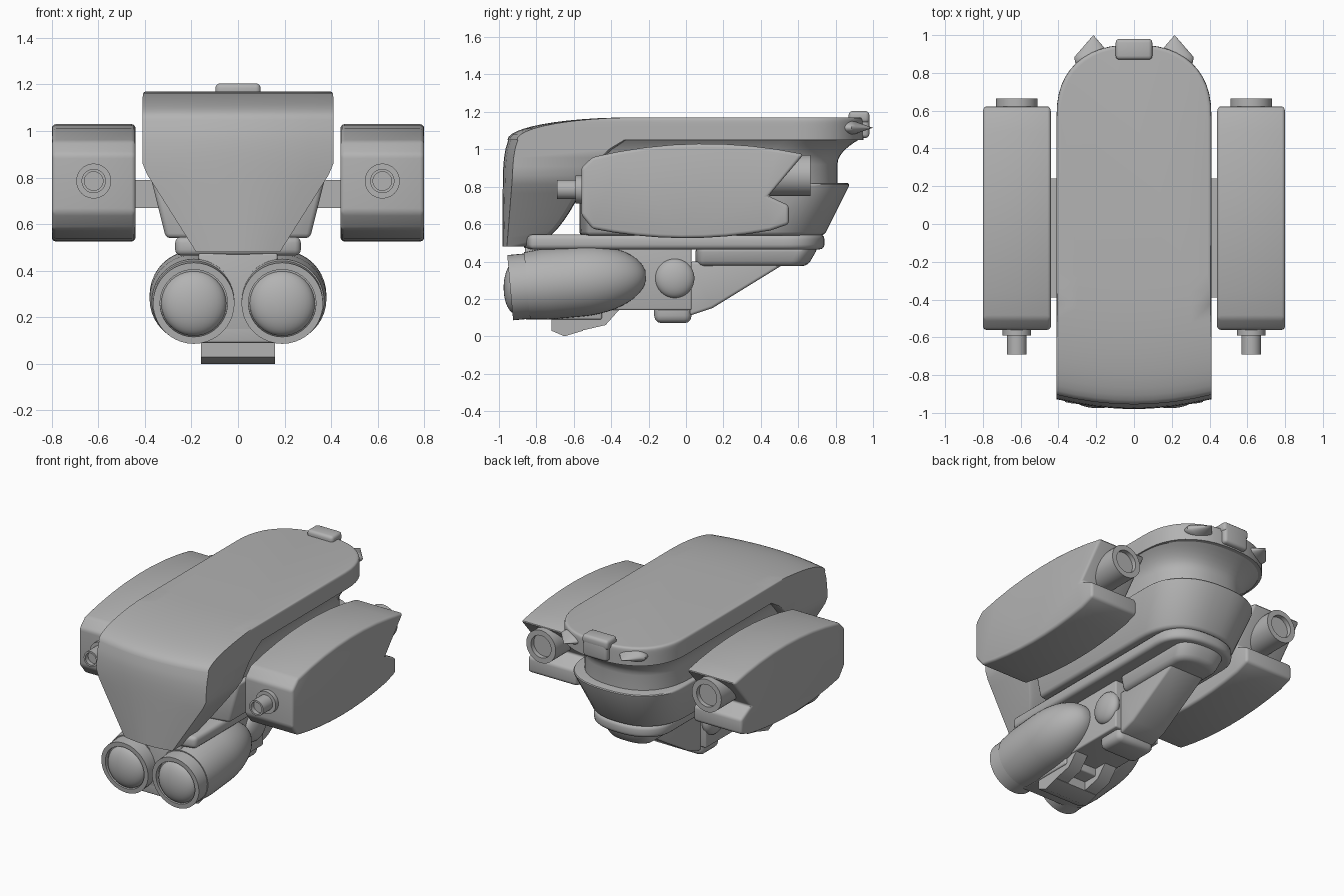
import bpy, bmesh, math
from mathutils import Matrix, Vector

default_cube = bpy.data.objects.get("Cube")
if default_cube:
    bpy.data.objects.remove(default_cube, do_unlink=True)

GREY = (.45, .45, .45, 1)
grey = bpy.data.materials.new("plain_grey")
grey.use_nodes = True
grey.diffuse_color = GREY
grey.node_tree.nodes["Principled BSDF"].inputs["Base Color"].default_value = GREY


def finish(name, bm, bevel=0):
    """Round the hard edges, shade smooth and add the object to the scene."""
    bmesh.ops.recalc_face_normals(bm, faces=bm.faces)
    if bevel:
        hard_edges = [edge for edge in bm.edges
                      if edge.calc_face_angle(0) > math.radians(30)]
        bmesh.ops.bevel(bm, geom=hard_edges, offset=bevel, segments=3,
                        profile=.5, affect='EDGES', clamp_overlap=True)
    for face in bm.faces:
        face.smooth = True
    for edge in bm.edges:
        edge.smooth = edge.calc_face_angle(0) < math.radians(40)
    mesh = bpy.data.meshes.new(name)
    bm.to_mesh(mesh)
    bm.free()
    mesh.materials.append(grey)
    obj = bpy.data.objects.new(name, mesh)
    bpy.context.scene.collection.objects.link(obj)


def loft(name, rings, bevel=0):
    """Skin closed rings of equal length and cap both ends."""
    bm = bmesh.new()
    rows = [[bm.verts.new(point) for point in ring] for ring in rings]
    count = len(rows[0])
    for lower, upper in zip(rows, rows[1:]):
        for i in range(count):
            j = (i + 1) % count
            bm.faces.new((lower[i], lower[j], upper[j], upper[i]))
    bm.faces.new(rows[0])
    bm.faces.new(rows[-1])
    finish(name, bm, bevel)


def steps(start, end, count):
    return [start + (end - start) * i / count for i in range(count + 1)]


def outline(z, width, front, back, depth):
    """Plan shape: bowed front, straight sides, rounded back."""
    bow = width / 8
    half = [(width * t, front + bow * t * t) for t in steps(.25, 1, 3)]
    for angle in steps(0, math.pi / 2, 12)[:-1]:
        half.append((width * math.cos(angle) ** .85,
                     back - depth + depth * math.sin(angle) ** .85))
    mirrored = [(-x, y) for x, y in reversed(half)]
    ring = [(0, front)] + half + [(0, back)] + mirrored
    return [(x, y, z) for x, y in ring]


def stack(name, layers, depth, bevel=0):
    """Loft of plan shapes, each given as z, half width, front, back."""
    loft(name, [outline(*layer, depth) for layer in layers], bevel)


def prism(name, profile, x_start, x_end, bevel=0):
    """Side profile (y, z) extruded across x."""
    loft(name, [[(x, y, z) for y, z in profile] for x in (x_start, x_end)], bevel)


def box(name, half_width, front, back, bottom, top, bevel=0):
    profile = [(front, bottom), (back, bottom), (back, top), (front, top)]
    prism(name, profile, -half_width, half_width, bevel)


def lathe(name, profile, location, tilt=0):
    """Profile (radius, distance) turned about the y axis."""
    place = Matrix.Translation(location) @ Matrix.Rotation(tilt, 4, 'X')
    turn = steps(0, math.tau, 40)[:-1]
    loft(name, [[place @ Vector((radius * math.cos(a), distance, radius * math.sin(a)))
                 for a in turn] for radius, distance in profile])


def tube(name, radius, bore, length, location, tilt=0):
    """Cylinder with a shallow bore in its open end; negative length faces back."""
    recess = math.copysign(.03, length)
    lathe(name, [(bore, recess), (bore, 0), (radius, 0), (radius, length)],
          location, tilt)


def ball(name, location, size, pointed=False):
    """Ellipsoid, optionally drawn out to a point along +y."""
    bm = bmesh.new()
    bmesh.ops.create_uvsphere(bm, u_segments=32, v_segments=20, radius=1)
    for vert in bm.verts:
        x, y, z = vert.co
        if pointed and y > 0:
            # a straight cone replaces the round rear half
            shrink = math.sqrt((1 - y) / (1 + y)) if y < 1 else 0
            x, z = x * shrink, z * shrink
        vert.co = Vector(location) + Vector((x * size[0], y * size[1], z * size[2]))
    finish(name, bm)


# Front hood: tapers to the chin, its rear edge sweeping back as it rises
hood = []
for t in steps(0, 1, 12):
    z = .48 + .57 * t
    width = min(.41, .18 + .36 * t)
    hood.append((z, width, -.98 + .03 * t ** 8, -.85 + .4 * t ** .5 + .15 * t ** 6))
stack("front_hood", hood, .03)

# Neck flaring out to the overhanging lip
neck = [(.8, .345, -.7, .81)]
for t in steps(0, 1, 6):
    flare = t * t
    neck.append((.92 + .14 * t, .345 + .065 * flare, -.7, .81 + .13 * flare))
stack("roof_neck", neck, .38)

# Crown with a long elliptical curve at the front
crown = []
for angle in steps(0, math.pi / 2, 12):
    rise, run = math.sin(angle), 1 - math.cos(angle)
    inset = .02 * run ** 4
    crown.append((1.05 + .12 * rise, .41 - inset, -.955 + .65 * run, .95 - inset))
stack("roof_crown", crown, .38)

# Flared lower body, base plate and rear underside
stack("lower_body", [(.54, .31, -.57, .74), (.82, .38, -.57, .88)], .33, .02)
stack("base_plate", [(.465, .27, -.87, .74), (.545, .27, -.87, .74)], .22, .025)
stack("rear_underside", [(.375, .15, .05, .65), (.48, .18, .05, .71)], .1, .03)

# Central block, chin and support strut
box("center_block", .17, -.86, .03, .14, .475, .01)
box("lamp_bridge", .17, -.86, -.45, .09, .2, .01)
prism("chin", [(-.72, .12), (-.72, .03), (-.65, 0), (-.55, .03), (-.55, .15)],
      -.16, .16)
box("lower_bump", .14, -.17, .03, .07, .2, .04)
prism("support_strut", [(.02, .4), (.02, .11), (.14, .15), (.53, .39)],
      -.13, .13, .015)

# Rear latch
box("latch_top", .097, .87, .98, 1.14, 1.205, .02)
box("latch_back", .09, .92, .98, 1.06, 1.2, .02)

# Pod side profile: arched top, notched rear, gently curved belly, blunt nose
pod = [(y, 1.03 - .2 * (y - .1) ** 2) for y in steps(-.5, .63, 8)]
pod += [(.44, .75), (.55, .7), (.55, .6)]
pod += [(y, .525 + .2 * y * y) for y in steps(.45, -.5, 8)]
pod += [(-.56, .65), (-.56, .9)]

# Lamp housing: straight barrel with an elliptical tail
barrel = [(.18, 0), (.19, .1), (.19, .28)]
for angle in steps(0, math.pi / 2, 12)[1:-1]:
    barrel.append((.19 * math.cos(angle), .28 + .36 * math.sin(angle)))

for s, side in ((1, "left_"), (-1, "right_")):
    # Side pod with front nozzle and rear exhaust
    pod_x, lamp_x = s * .62, s * .19
    prism(side + "pod", pod, s * .44, s * .8, .018)
    prism(side + "pod_mount", [(-.39, .67), (.24, .67), (.24, .79), (-.39, .79)],
          s * .3, s * .45)
    tube(side + "nozzle", .052, .04, .2, (pod_x, -.69, .785))
    tube(side + "nozzle_collar", .075, .05, .08, (pod_x, -.59, .785))
    tube(side + "exhaust", .11, .075, -.26, (pod_x, .665, .86))

    # Lamp with bezel, lens and housing
    tube(side + "lamp_bezel", .175, .145, .12, (lamp_x, -.94, .26), .09)
    ball(side + "lamp_lens", (lamp_x, -.91, .26), (.14, .065, .14))
    lathe(side + "lamp_housing", barrel, (lamp_x, -.85, .27), .09)

    # Pivot, chin prong and rear horn
    ball(side + "pivot", (s * .165, -.06, .31), (.05, .105, .105))
    prism(side + "chin_prong", [(-.56, .15), (-.56, .03), (-.43, .06), (-.35, .15)],
          s * .07, s * .16)
    ball(side + "rear_horn", (s * .215, .885, 1.115), (.1, .115, .04), pointed=True)
